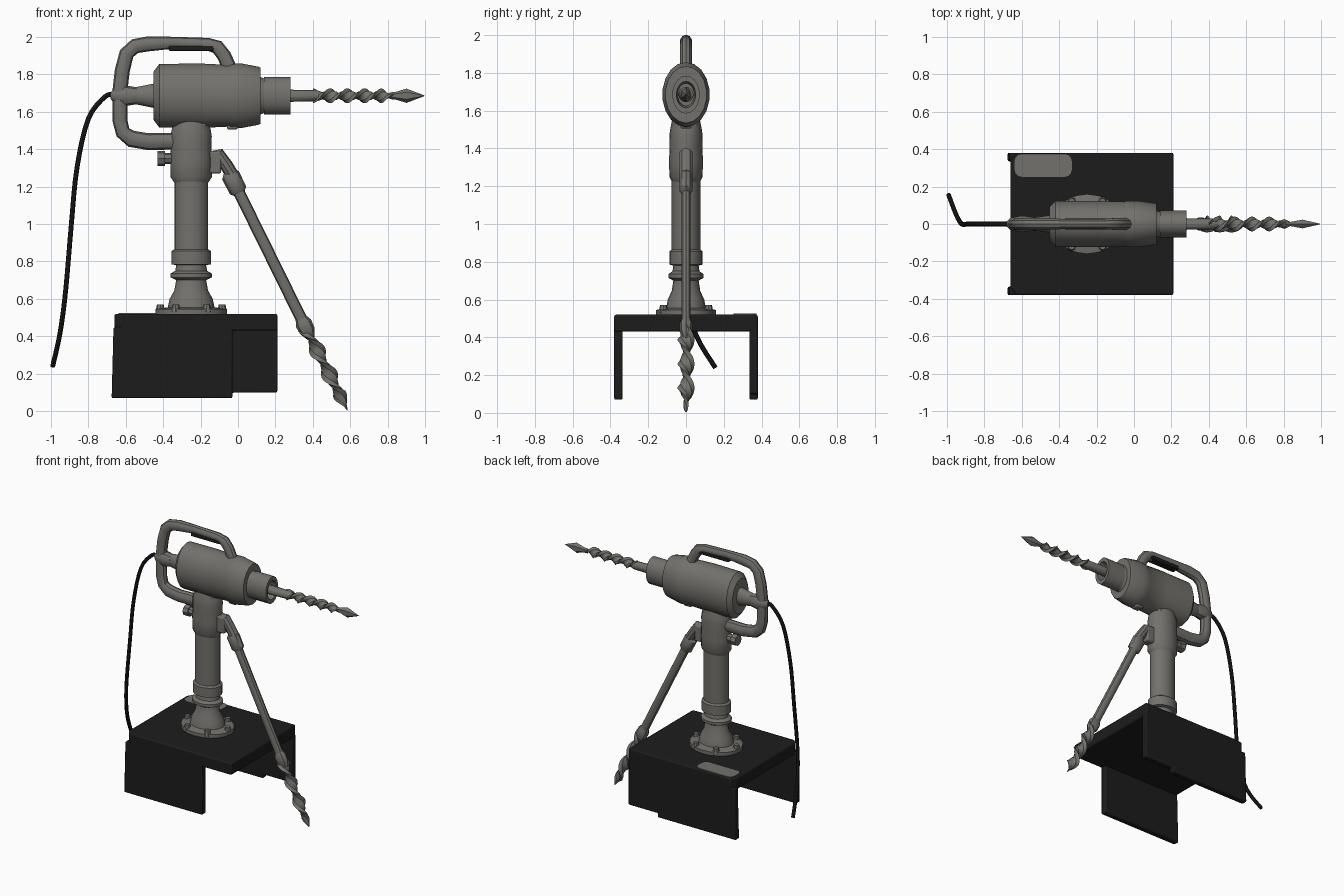
import bpy, bmesh, math
from mathutils import Vector

cube = bpy.data.objects.get("Cube")
if cube:
    bpy.data.objects.remove(cube, do_unlink=True)


def material(name, colour):
    m = bpy.data.materials.new(name)
    m.use_nodes = True
    m.diffuse_color = (*colour, 1)
    bsdf = m.node_tree.nodes["Principled BSDF"]
    bsdf.inputs["Base Color"].default_value = (*colour, 1)
    bsdf.inputs["Roughness"].default_value = 0.8
    return m


GREY = material("warm grey metal", (0.17, 0.165, 0.15))
BLACK = material("black rubber", (0.012, 0.012, 0.012))
parts = []


def finish(name, bm, mat):
    bmesh.ops.recalc_face_normals(bm, faces=bm.faces)
    mesh = bpy.data.meshes.new(name)
    bm.to_mesh(mesh)
    bm.free()
    mesh.materials.append(mat)
    ob = bpy.data.objects.new(name, mesh)
    bpy.context.scene.collection.objects.link(ob)
    parts.append(ob)
    return ob


def sweep(name, path, radii, mat=GREY, sides=12, depth=1.0, twist=0.0, straight=False):
    """Rings along a path; depth scales the section in y, twist turns each ring."""
    pts = [Vector(p) for p in path]
    bm = bmesh.new()
    rings = []
    for i, p in enumerate(pts):
        a, b = (pts[0], pts[-1]) if straight else (pts[max(i - 1, 0)], pts[min(i + 1, len(pts) - 1)])
        t = (b - a).normalized()
        u = t.cross(Vector((0, 1, 0))).normalized()
        v = u.cross(t)
        ring = []
        for k in range(sides):
            ang = math.tau * k / sides
            c, s = radii[i] * math.cos(ang), radii[i] * depth * math.sin(ang)
            ct, st = math.cos(twist * i), math.sin(twist * i)
            ring.append(bm.verts.new(p + u * (c * ct - s * st) + v * (c * st + s * ct)))
        rings.append(ring)
    for r0, r1 in zip(rings, rings[1:]):
        for k in range(sides):
            n = (k + 1) % sides
            bm.faces.new((r0[k], r0[n], r1[n], r1[k]))
    bm.faces.new(rings[0])
    bm.faces.new(rings[-1])
    return finish(name, bm, mat)


def prism(name, outline, axis, lo, hi, mat, bevel=0.0):
    """Extrude a 2D outline along y or z."""
    bm = bmesh.new()
    place = (lambda a, b: (a, lo, b)) if axis == "y" else (lambda a, b: (a, b, lo))
    face = bm.faces.new([bm.verts.new(place(a, b)) for a, b in outline])
    ext = bmesh.ops.extrude_face_region(bm, geom=[face])["geom"]
    shift = Vector((0, hi - lo, 0)) if axis == "y" else Vector((0, 0, hi - lo))
    bmesh.ops.translate(bm, vec=shift, verts=[g for g in ext if isinstance(g, bmesh.types.BMVert)])
    ob = finish(name, bm, mat)
    if bevel:
        mod = ob.modifiers.new("soft edges", "BEVEL")
        mod.width, mod.segments = bevel, 2
    return ob


def box(name, x0, x1, y0, y1, z0, z1, mat=GREY, bevel=0.0):
    return prism(name, [(x0, y0), (x1, y0), (x1, y1), (x0, y1)], "z", z0, z1, mat, bevel)


def auger(name, start, end, width, turns, steps=30):
    """Flat bar twisted along a line, with a spear point."""
    a, b = Vector(start), Vector(end)
    path = [a.lerp(b, i / steps) for i in range(steps + 1)]
    radii = [width * min(1, 0.1 + 4.5 * (1 - i / steps)) for i in range(steps + 1)]
    return sweep(name, path, radii, sides=6, depth=0.45, twist=turns * math.tau / steps, straight=True)


# Bench: top with two clipped corners and two stepped side walls
prism("base_top", [(-0.63, -0.38), (0.21, -0.38), (0.21, 0.38), (-0.63, 0.38), (-0.66, 0.34), (-0.66, -0.34)],
      "z", 0.43, 0.52, BLACK, 0.01)
prism("front_wall", [(-0.675, 0.07), (-0.03, 0.07), (-0.03, 0.45), (-0.665, 0.45)],
      "y", -0.38, -0.335, BLACK, 0.008)
prism("back_wall", [(-0.675, 0.07), (-0.03, 0.07), (-0.03, 0.1), (0.21, 0.1), (0.21, 0.45), (-0.665, 0.45)],
      "y", 0.335, 0.38, BLACK, 0.008)

# Rounded label plate on the bench
corners = [(-0.37, 0.335, 0), (-0.6, 0.335, 1), (-0.6, 0.29, 2), (-0.37, 0.29, 3)]
outline = []
for cx, cy, q in corners:
    for k in range(4):
        ang = (q + k / 3) * math.pi / 2
        outline.append((cx + 0.038 * math.cos(ang), cy + 0.038 * math.sin(ang)))
prism("label_plate", outline, "z", 0.519, 0.525, GREY)

# Column with rings, foot and collar, as (height, radius)
CX = -0.25
foot = [(0.515, 0.19), (0.545, 0.19), (0.555, 0.125), (0.6, 0.115), (0.645, 0.09), (0.7, 0.08), (0.715, 0.11),
        (0.735, 0.11), (0.75, 0.085), (0.78, 0.08), (0.785, 0.105), (0.855, 0.105), (0.865, 0.09), (1.26, 0.09)]
sweep("column", [(CX, 0, z) for z, r in foot], [r for z, r in foot], sides=20, depth=0.84, straight=True)
collar = [(1.22, 0.09), (1.25, 0.11), (1.34, 0.112), (1.42, 0.108), (1.47, 0.11), (1.5, 0.105), (1.56, 0.09)]
sweep("collar", [(CX, 0, z) for z, r in collar], [r for z, r in collar], sides=16, depth=0.8, straight=True)
for k in range(6):
    ang = math.tau * k / 6
    x, y = CX + 0.165 * math.cos(ang), 0.138 * math.sin(ang)
    sweep("foot_bolt", [(x, y, 0.53), (x, y, 0.57)], [0.026, 0.018], sides=8)
sweep("clamp_screw", [(-0.34, 0, 1.35), (-0.39, 0, 1.35), (-0.39, 0, 1.35), (-0.43, 0, 1.35)],
      [0.03, 0.03, 0.04, 0.04], sides=8, straight=True)
box("leg_bracket", -0.16, -0.09, -0.035, 0.035, 1.27, 1.39, GREY, 0.01)

# Angled leg with hinge, sleeve, rod and twisted spike
sweep("leg_hinge", [(-0.16, 0, 1.36), (-0.1, 0, 1.37), (-0.06, 0, 1.31), (-0.03, 0, 1.26)],
      [0.025, 0.035, 0.035, 0.035], sides=10)
sweep("leg_sleeve", [(-0.05, 0, 1.28), (-0.04, 0, 1.26), (0.0, 0, 1.18), (0.01, 0, 1.16)],
      [0.03, 0.05, 0.048, 0.028], sides=10, depth=0.75)
sweep("leg_rod", [(-0.01, 0, 1.2), (0.35, 0, 0.47), (0.37, 0, 0.43)], [0.031, 0.031, 0.025], sides=10, depth=0.85)
sweep("leg_stop", [(0.335, 0, 0.5), (0.35, 0, 0.47), (0.37, 0, 0.43), (0.39, 0, 0.39)],
      [0.03, 0.045, 0.042, 0.02], sides=8, depth=0.8)
auger("leg_spike", (0.36, 0, 0.45), (0.585, 0, 0.005), 0.045, 1.75)

# Motor housing and hollow chuck, as (position, radius) along the drill axis
AZ = 1.685
body = [(-0.6, 0.03), (-0.55, 0.045), (-0.45, 0.065), (-0.45, 0.13), (-0.42, 0.17), (-0.2, 0.172), (-0.05, 0.165),
        (-0.04, 0.172), (0.02, 0.172), (0.11, 0.155), (0.12, 0.15), (0.12, 0.1), (0.14, 0.092), (0.14, 0.1),
        (0.28, 0.1), (0.28, 0.07), (0.2, 0.06)]
sweep("motor_body", [(x, 0, AZ) for x, r in body], [r for x, r in body], sides=18, depth=0.73, straight=True)
box("motor_foot", -0.31, -0.17, -0.06, 0.06, 1.47, 1.56, GREY, 0.015)
box("body_lug", -0.06, 0.0, -0.03, 0.03, 1.505, 1.55, GREY, 0.01)

# Drill bit
sweep("bit_shank", [(0.18, 0, AZ), (0.42, 0, AZ), (0.45, 0, AZ)], [0.034, 0.03, 0.02], sides=10)
auger("bit_spiral", (0.4, 0, AZ), (0.86, 0, AZ), 0.04, 2.5, 40).name = "bit_spiral"
sweep("bit_point", [(0.81, 0, AZ), (0.84, 0, AZ), (0.9, 0, AZ), (0.995, 0, AZ)],
      [0.018, 0.02, 0.038, 0.002], sides=6, depth=0.7)

# Looped handle with dark grip strip
loop = [(-0.2, 1.445), (-0.48, 1.44), (-0.57, 1.455), (-0.615, 1.49), (-0.63, 1.55), (-0.632, 1.7), (-0.618, 1.82),
        (-0.595, 1.91), (-0.55, 1.95), (-0.48, 1.962), (-0.35, 1.968), (-0.16, 1.96), (-0.11, 1.945),
        (-0.075, 1.9), (-0.03, 1.8)]
sweep("handle", [(x, 0, z) for x, z in loop], [0.045] * 3 + [0.04] * 7 + [0.032, 0.034] + [0.038] * 3,
      sides=10, depth=0.85)
box("grip_strip", -0.37, -0.13, -0.03, 0.03, 1.925, 1.95, BLACK, 0.005)
sweep("handle_joint", [(-0.68, 0, AZ), (-0.66, 0, AZ), (-0.6, 0, AZ), (-0.54, 0, AZ)],
      [0.018, 0.04, 0.055, 0.045], sides=10, depth=0.85)

# Power cord, smoothed through a few points
knots = [Vector(p) for p in ((-0.66, 0, 1.69), (-0.71, 0, 1.68), (-0.8, 0, 1.56), (-0.86, 0, 1.3), (-0.89, 0, 1.0),
                             (-0.92, 0, 0.65), (-0.95, 0.05, 0.42), (-0.99, 0.155, 0.24))]
cord = []
for i in range(len(knots) - 1):
    p0, p1, p2, p3 = (knots[min(max(i + d, 0), len(knots) - 1)] for d in (-1, 0, 1, 2))
    for t in (0, 0.25, 0.5, 0.75):
        cord.append(p1 + (p2 - p0) * t / 2 + (p0 * 2 - p1 * 5 + p2 * 4 - p3) * t * t / 2
                    + (p1 * 3 - p0 - p2 * 3 + p3) * t ** 3 / 2)
cord.append(knots[-1])
sweep("power_cord", cord, [0.013] * len(cord), BLACK, sides=8)

# Smooth shading with sharp edges kept
bpy.ops.object.select_all(action="DESELECT")
for ob in parts:
    ob.select_set(True)
bpy.context.view_layer.objects.active = parts[0]
bpy.ops.object.shade_smooth_by_angle(angle=math.radians(35))
